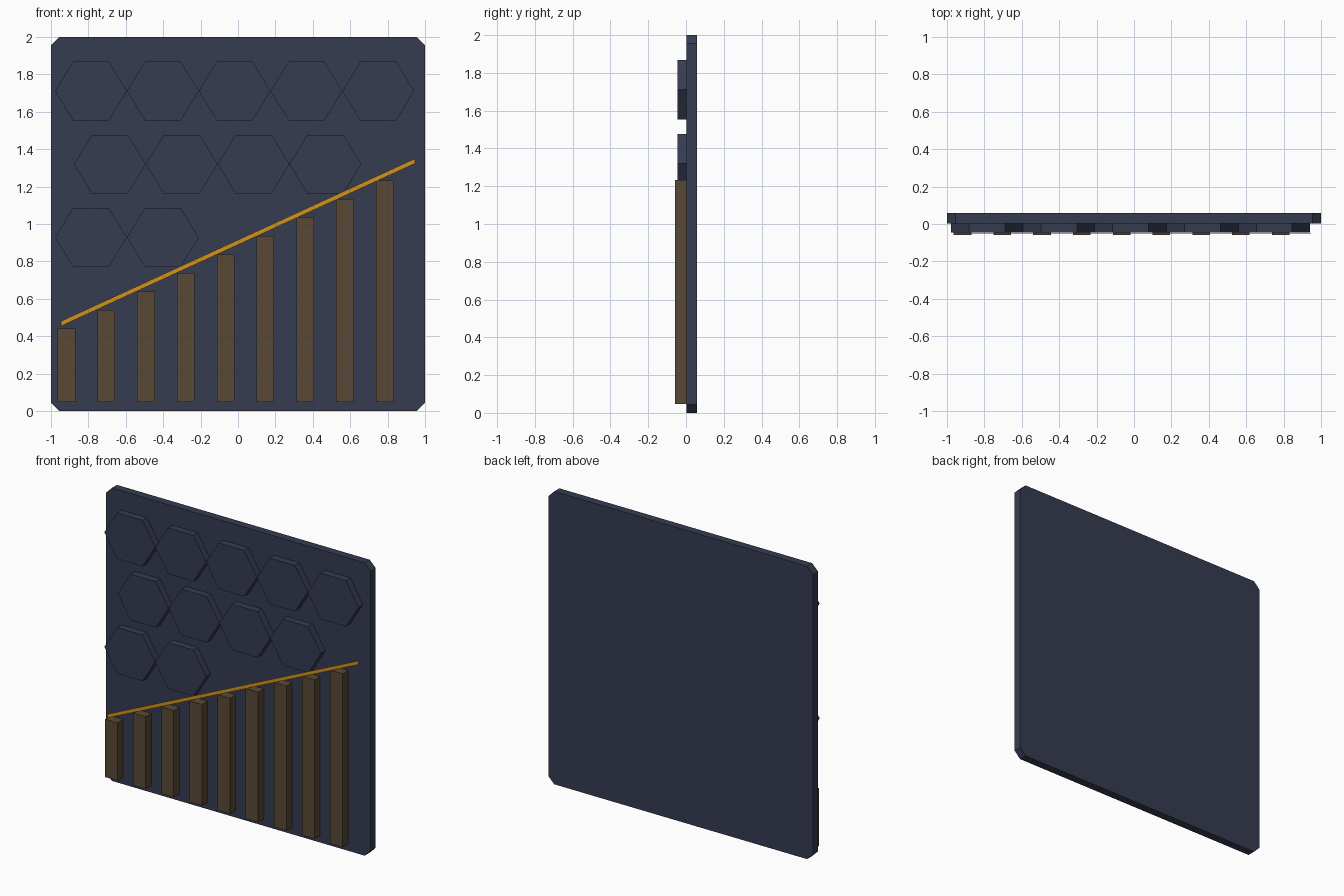
import bpy, bmesh, math

cube = bpy.data.objects.get("Cube")
if cube:
    bpy.data.objects.remove(cube, do_unlink=True)


def srgb(*rgb):
    return [((c / 255 + 0.055) / 1.055) ** 2.4 for c in rgb] + [1.0]


def material(name, colour):
    m = bpy.data.materials.new(name)
    m.use_nodes = True
    m.diffuse_color = colour
    m.node_tree.nodes["Principled BSDF"].inputs["Base Color"].default_value = colour
    return m


slate = material("slate blue", srgb(54, 60, 81))
brown = material("dark bronze", srgb(88, 73, 54))
gold = material("gold", srgb(212, 148, 28))


def prism(name, outline, front, back, mat):
    """Extrude an x-z outline from the front depth to the back depth."""
    bm = bmesh.new()
    face = bm.faces.new([bm.verts.new((x, front, z)) for x, z in outline])
    ext = bmesh.ops.extrude_face_region(bm, geom=[face])
    verts = [g for g in ext["geom"] if isinstance(g, bmesh.types.BMVert)]
    bmesh.ops.translate(bm, verts=verts, vec=(0, back - front, 0))
    bmesh.ops.recalc_face_normals(bm, faces=bm.faces)
    mesh = bpy.data.meshes.new(name)
    bm.to_mesh(mesh)
    bm.free()
    mesh.materials.append(mat)
    obj = bpy.data.objects.new(name, mesh)
    bpy.context.collection.objects.link(obj)
    return obj


FACE = 0.003   # depth of the panel's front surface
BACK = 0.058

# Backing panel with clipped corners
e = 1 - 0.045
corners = [(1, e), (e, 1), (-e, 1), (-1, e), (-1, -e), (-e, -1), (e, -1), (1, -e)]
prism("back_panel", [(x, z + 1) for x, z in corners], FACE, BACK, slate)

# Rows of raised hexagonal tiles: first centre, height, count
R, SQUASH = 0.192, 0.945
for row, (x0, z0, count) in enumerate([(-0.786, 1.711, 5), (-0.685, 1.32, 4), (-0.786, 0.928, 2)]):
    for i in range(count):
        hexagon = [(x0 + i * 2 * R + R * math.cos(a), z0 + R * SQUASH * math.sin(a))
                   for a in (math.radians(60 * k) for k in range(6))]
        prism(f"hex_tile_{row + 1}_{i + 1}", hexagon, -0.045, FACE, slate)

# Rising row of vertical bars
for i in range(9):
    x, top = -0.917 + i * 0.2126, 0.442 + i * 0.0988
    w = 0.047
    prism(f"bar_{i + 1}", [(x - w, 0.047), (x + w, 0.047), (x + w, top), (x - w, top)],
          -0.058, FACE, brown)

# Thin diagonal strip above the bars
h = 0.013
prism("diagonal_strip", [(-0.947, 0.467 - h), (0.947, 1.337 - h),
                         (0.947, 1.337 + h), (-0.947, 0.467 + h)], -0.054, -0.052, gold)
